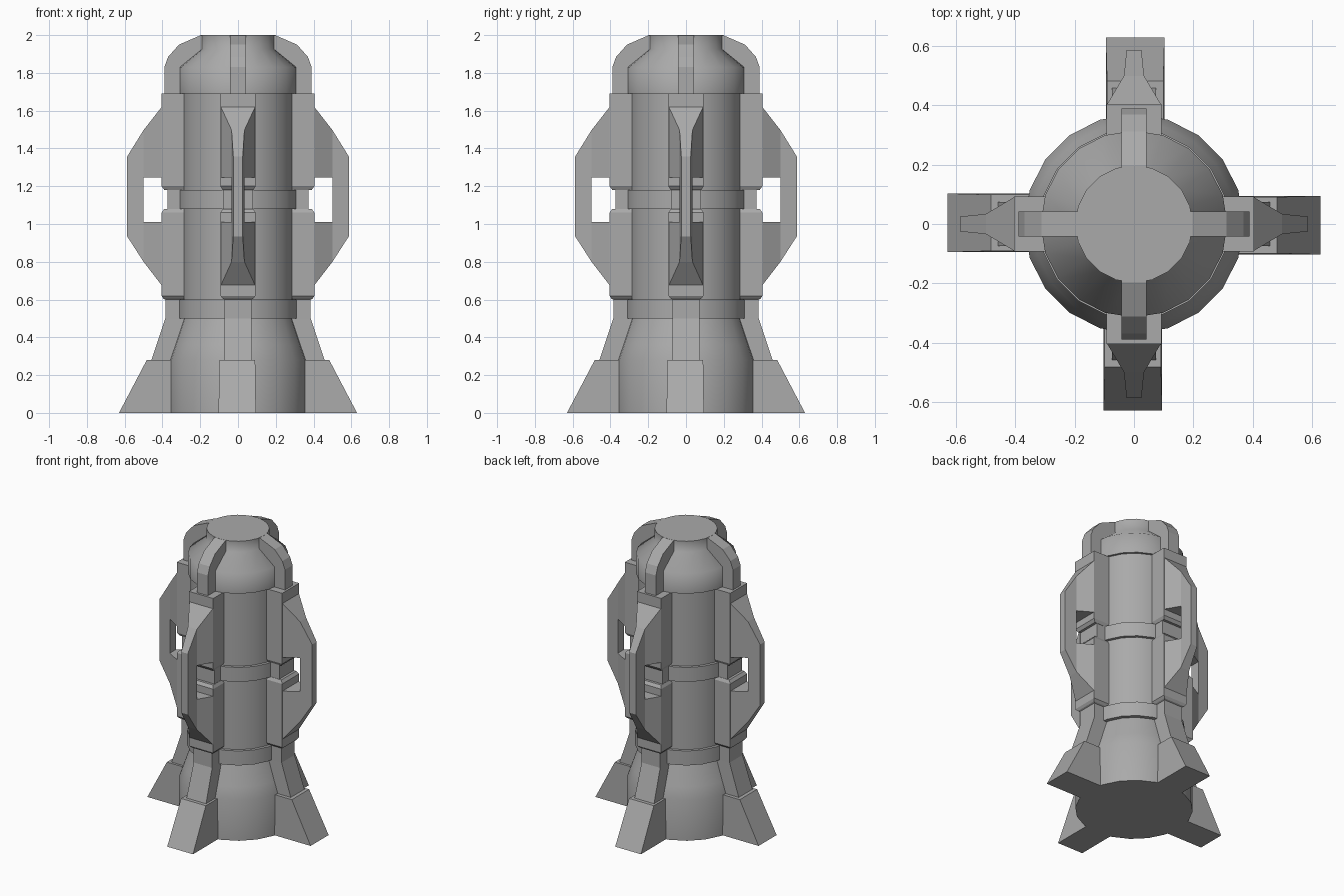
import bpy, bmesh, math

cube = bpy.data.objects.get("Cube")
if cube:
    bpy.data.objects.remove(cube, do_unlink=True)

grey = bpy.data.materials.new("plain_grey")
grey.use_nodes = True
grey.diffuse_color = (0.4, 0.4, 0.4, 1)
grey.node_tree.nodes["Principled BSDF"].inputs["Base Color"].default_value = (0.4, 0.4, 0.4, 1)

SIDES = ("left", "back", "right", "front")


def loft(name, rings):
    """Closed mesh skinned over a list of equal-length point rings."""
    bm = bmesh.new()
    loops = [[bm.verts.new(p) for p in ring] for ring in rings]
    n = len(loops[0])
    for a, b in zip(loops, loops[1:]):
        for i in range(n):
            j = (i + 1) % n
            bm.faces.new((a[i], a[j], b[j], b[i]))
    bm.faces.new(loops[0])
    bm.faces.new(loops[-1])
    bmesh.ops.recalc_face_normals(bm, faces=bm.faces)
    mesh = bpy.data.meshes.new(name)
    bm.to_mesh(mesh)
    bm.free()
    mesh.materials.append(grey)
    return mesh


def place(mesh, name, angle=0.0):
    obj = bpy.data.objects.new(name, mesh)
    obj.rotation_euler.z = angle
    bpy.context.collection.objects.link(obj)
    return obj


def around(name, rings):
    """Four copies, one on each side of the body."""
    mesh = loft(name, rings)
    for i, side in enumerate(SIDES):
        place(mesh, f"{side}_{name}", i * math.pi / 2)


def upright(sections, inner, shift=0.0):
    """Rectangles stacked in height: (z, outer radius, half width)."""
    return [[(inner, -h + shift, z), (r, -h + shift, z), (r, h + shift, z), (inner, h + shift, z)]
            for z, r, h in sections]


def outward(sections):
    """Rectangles stacked along the radius: (radius, half width, bottom, top)."""
    return [[(r, -h, lo), (r, h, lo), (r, h, hi), (r, -h, hi)] for r, h, lo, hi in sections]


def lathe(name, profile, n=20):
    rings = [[(r * math.cos(k * math.tau / n), r * math.sin(k * math.tau / n), z) for k in range(n)]
             for r, z in profile]
    obj = place(loft(name, rings), name)
    bpy.ops.object.select_all(action="DESELECT")
    obj.select_set(True)
    bpy.context.view_layer.objects.active = obj
    bpy.ops.object.shade_smooth_by_angle(angle=math.radians(55))


# Round body: flared base, bands, barrel and domed cap
lathe("body", [(0.37, 0), (0.37, 0.28), (0.342, 0.36), (0.295, 0.5),
               (0.32, 0.5), (0.32, 0.6), (0.3, 0.6), (0.3, 1.08),
               (0.32, 1.08), (0.32, 1.18), (0.3, 1.18), (0.3, 1.69),
               (0.315, 1.69), (0.315, 1.83), (0.198, 1.925), (0.198, 2)])

# Splayed feet
around("foot", upright([(0, 0.63, 0.099), (0.28, 0.483, 0.095)], 0.2, -0.004))

# Leg and strut in one column, notched at the middle band
around("strut", upright([(0.2, 0.487, 0.077), (0.28, 0.458, 0.075), (0.5, 0.385, 0.071),
                         (0.6, 0.385, 0.071), (0.605, 0.395, 0.08), (0.62, 0.405, 0.093),
                         (1.06, 0.405, 0.093), (1.08, 0.39, 0.082), (1.08, 0.373, 0.08),
                         (1.18, 0.373, 0.08), (1.18, 0.39, 0.082), (1.2, 0.405, 0.093),
                         (1.69, 0.405, 0.093)], 0.2))

# Curved ribs over the dome
around("dome_rib", upright([(1.67, 0.39, 0.042), (1.83, 0.39, 0.042), (1.885, 0.37, 0.042),
                            (1.95, 0.312, 0.042), (1.999, 0.198, 0.042)], 0.1))

# Handle-like fins with an opening between the two flared roots
around("fin_upper_root", outward([(0.4, 0.093, 1.245, 1.625), (0.5, 0.034, 1.245, 1.497)]))
around("fin_lower_root", outward([(0.4, 0.093, 0.67, 1.01), (0.5, 0.034, 0.8, 1.01)]))
around("fin_bar", outward([(0.5, 0.034, 0.8, 1.497), (0.587, 0.025, 0.935, 1.357)]))
